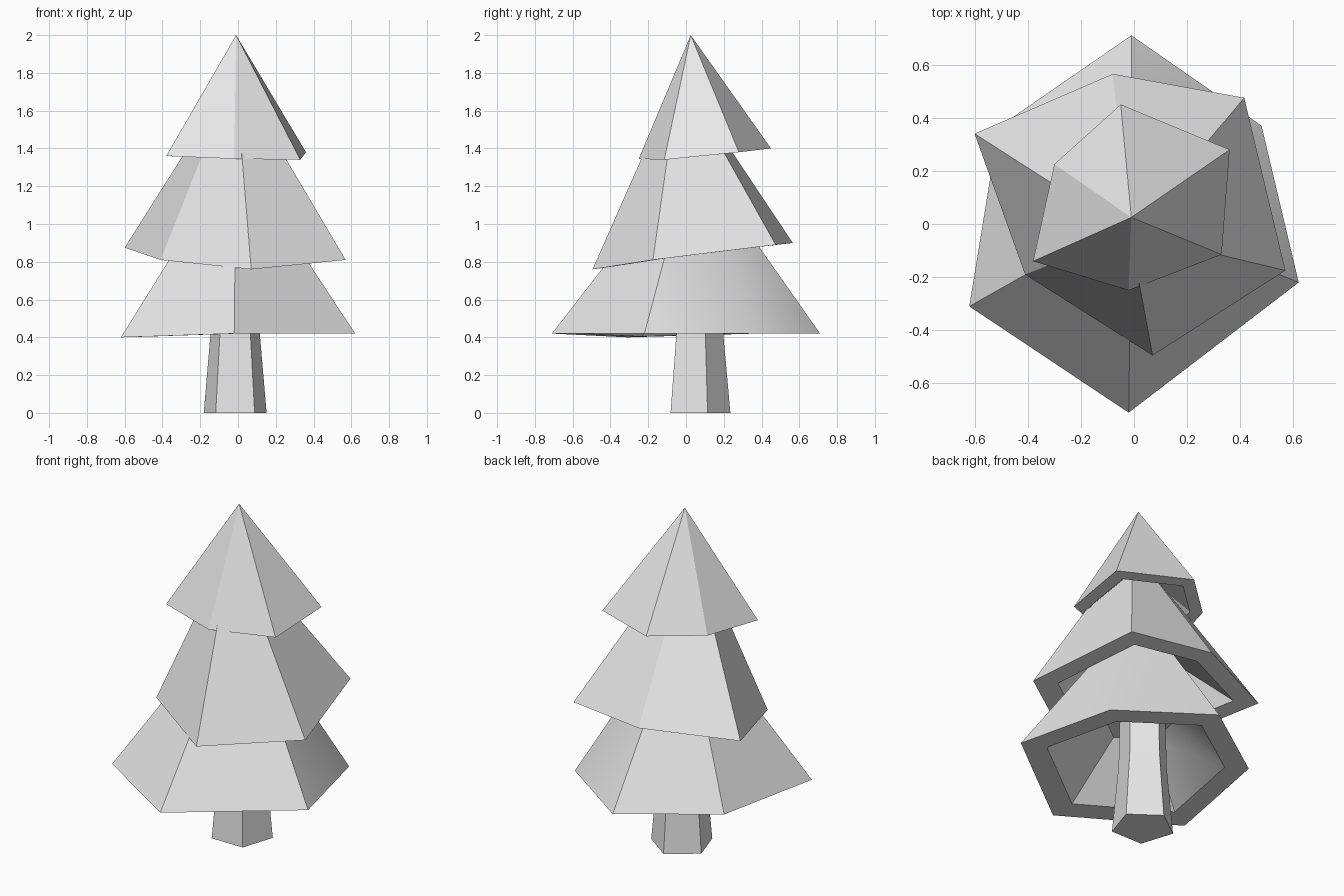
import bpy, bmesh, math
from mathutils import Vector

cube = bpy.data.objects.get("Cube")
if cube:
    bpy.data.objects.remove(cube)

grey = bpy.data.materials.new("light_grey")
grey.use_nodes = True
grey.diffuse_color = (0.8, 0.8, 0.8, 1)
grey.node_tree.nodes["Principled BSDF"].inputs["Base Color"].default_value = (0.8, 0.8, 0.8, 1)


def finish(name, bm, smooth_angle=None):
    bmesh.ops.recalc_face_normals(bm, faces=bm.faces)
    mesh = bpy.data.meshes.new(name)
    bm.to_mesh(mesh)
    bm.free()
    mesh.materials.append(grey)
    obj = bpy.data.objects.new(name, mesh)
    bpy.context.collection.objects.link(obj)
    if smooth_angle:
        bpy.ops.object.select_all(action='DESELECT')
        obj.select_set(True)
        bpy.context.view_layer.objects.active = obj
        bpy.ops.object.shade_smooth_by_angle(angle=math.radians(smooth_angle))
    return obj


def ring(bm, points):
    return [bm.verts.new(p) for p in points]


def bridge(bm, a, b):
    for i in range(len(a)):
        j = (i + 1) % len(a)
        bm.faces.new((a[i], a[j], b[j], b[i]))


def foliage(name, apex, rim, smooth_angle=None):
    """Irregular six-sided cone with a flat rim and a hollow underside."""
    apex = Vector(apex)
    rim = [Vector(p) for p in rim]
    mid = sum(rim, Vector()) / len(rim)
    base = Vector((apex.x, apex.y, mid.z))
    rise = Vector((0, 0, 0.27 * (apex.z - mid.z)))
    bm = bmesh.new()
    outer = ring(bm, rim)
    inner = ring(bm, [mid.lerp(p, 0.78) for p in rim])
    ceiling = ring(bm, [base.lerp(p, 0.3) + rise for p in rim])
    tip = bm.verts.new(apex)
    for i in range(len(outer)):
        bm.faces.new((outer[i], outer[(i + 1) % len(outer)], tip))
    bridge(bm, outer, inner)
    bridge(bm, inner, ceiling)
    bm.faces.new(ceiling)
    return finish(name, bm, smooth_angle)


# Three layers of foliage, each with its own uneven rim
foliage("lower_foliage", (-0.01, 0.035, 1.38), [
    (-0.01, 0.71, 0.42), (-0.51, 0.365, 0.42), (-0.62, -0.31, 0.40),
    (-0.02, -0.71, 0.42), (0.62, -0.22, 0.42), (0.48, 0.37, 0.42)], 39)

foliage("middle_foliage", (-0.015, -0.035, 1.8), [
    (-0.08, 0.565, 0.90), (-0.60, 0.34, 0.875), (-0.41, -0.19, 0.81),
    (0.07, -0.495, 0.76), (0.57, -0.175, 0.81), (0.415, 0.475, 0.89)])

foliage("upper_foliage", (-0.01, 0.025, 2.0), [
    (-0.05, 0.45, 1.40), (-0.30, 0.225, 1.385), (-0.38, -0.14, 1.36),
    (-0.02, -0.25, 1.345), (0.33, -0.115, 1.34), (0.36, 0.28, 1.38)])

# Five-sided tapering trunk
bm = bmesh.new()
levels = []
for z, radius in ((0, 0.175), (0.41, 0.138), (0.75, 0.13)):
    angles = [math.radians(90 + 72 * i) for i in range(5)]
    levels.append(ring(bm, [(-0.015 + radius * math.cos(a),
                             0.06 + radius * math.sin(a), z) for a in angles]))
bridge(bm, levels[0], levels[1])
bridge(bm, levels[1], levels[2])
bm.faces.new(levels[0])
bm.faces.new(levels[2])
finish("trunk", bm)
